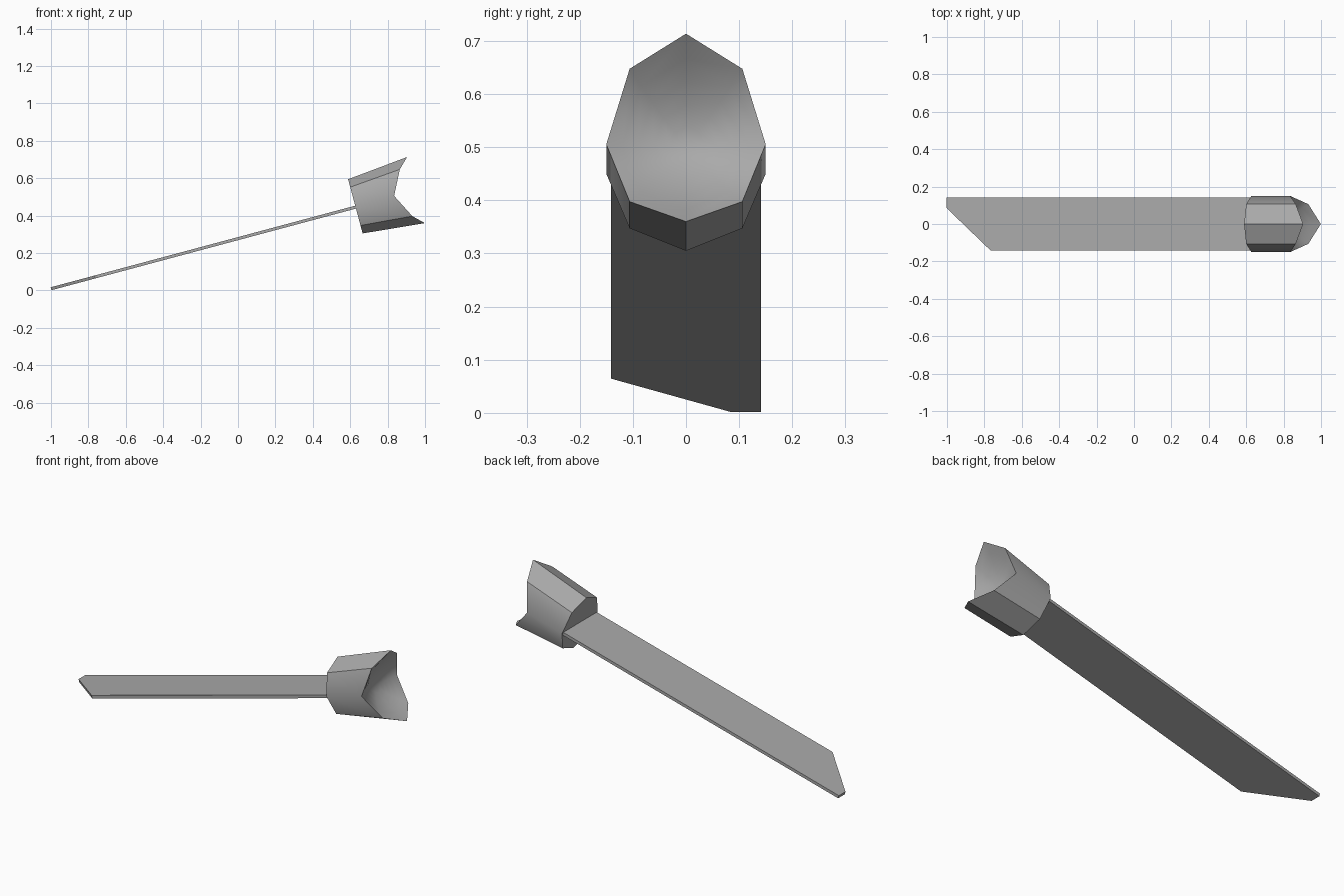
import bpy, bmesh
from math import radians
from mathutils import Matrix, Vector

cube = bpy.data.objects.get("Cube")
if cube:
    bpy.data.objects.remove(cube)

grey = bpy.data.materials.new("plain_grey")
grey.use_nodes = True
colour = (0.4, 0.4, 0.4, 1)
grey.diffuse_color = colour
grey.node_tree.nodes["Principled BSDF"].inputs["Base Color"].default_value = colour

# Shared tilted frame: local x runs along the shaft, origin at the back of the head
frame = Matrix.Translation((0.6275, 0, 0.45)) @ Matrix.Rotation(radians(-15), 4, "Y")


def finish(name, bm):
    bmesh.ops.recalc_face_normals(bm, faces=bm.faces)
    bm.transform(frame)
    mesh = bpy.data.meshes.new(name)
    bm.to_mesh(mesh)
    bm.free()
    mesh.materials.append(grey)
    obj = bpy.data.objects.new(name, mesh)
    bpy.context.collection.objects.link(obj)


# Flat shaft with a slanted tip
bm = bmesh.new()
outline = [(0.06, -0.141), (0.06, 0.141), (-1.686, 0.141), (-1.686, 0.085), (-1.443, -0.141)]
face = bm.faces.new([bm.verts.new((x, y, -0.0125)) for x, y in outline])
ext = bmesh.ops.extrude_face_region(bm, geom=[face])
bmesh.ops.translate(bm, vec=(0, 0, 0.016), verts=[v for v in ext["geom"] if isinstance(v, bmesh.types.BMVert)])
finish("shaft", bm)

# Octagonal head, flaring towards a notched and dished end
R, FLARE, DEPTH, REACH, DISH = 0.15, 1.22, 0.2146, 0.121, 0.02
octagon = [Matrix.Rotation(radians(45 * i), 2) @ Vector((R, 0)) for i in range(8)]
bm = bmesh.new()


def end_point(p, s):
    height = abs(p.y) * s / R
    x = DEPTH + REACH * height ** 1.75 - DISH * (1 - s * s)
    return bm.verts.new((x, p.x * s, p.y * s * FLARE))


def bridge(a, b):
    for i in range(8):
        j = (i + 1) % 8
        bm.faces.new((a[i], a[j], b[j], b[i]))


back = [bm.verts.new((0, p.x, p.y)) for p in octagon]
bm.faces.new(back)
rings = [back] + [[end_point(p, s) for p in octagon] for s in (1, 0.8, 0.6, 0.4, 0.2)]
for a, b in zip(rings, rings[1:]):
    bridge(a, b)
centre = bm.verts.new((DEPTH - DISH, 0, 0))
for i in range(8):
    bm.faces.new((rings[-1][i], rings[-1][(i + 1) % 8], centre))

# Smooth dish and cheeks, crisp rims and ridges
for f in bm.faces:
    f.smooth = True
for i in range(8):
    for ring in rings[:2]:
        bm.edges.get((ring[i], ring[(i + 1) % 8])).smooth = False
    if i % 4:
        bm.edges.get((back[i], rings[1][i])).smooth = False
finish("head", bm)
